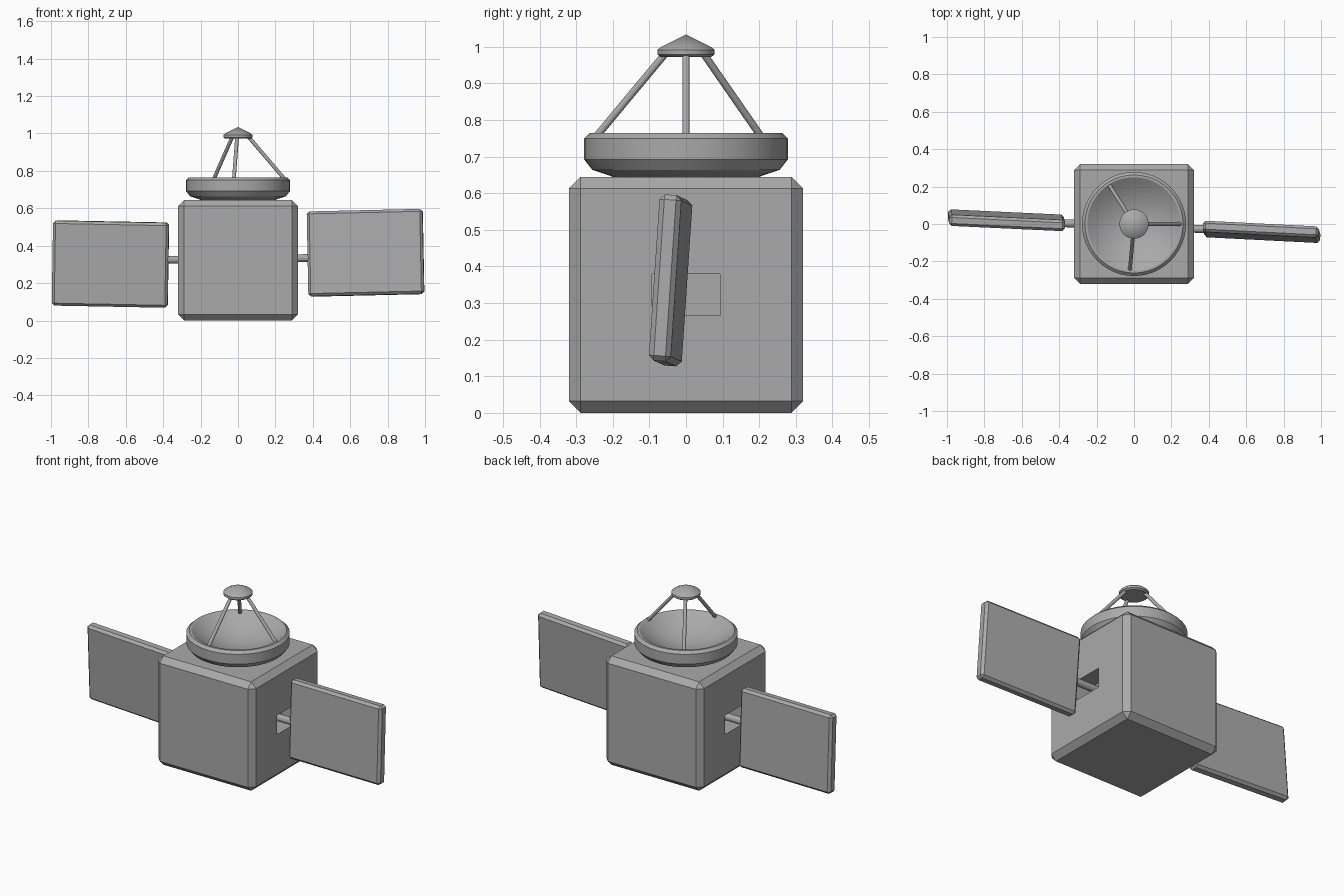
import bpy
import bmesh
from math import radians
from mathutils import Vector

if "Cube" in bpy.data.objects:
    bpy.data.objects.remove(bpy.data.objects["Cube"], do_unlink=True)

# Single flat colour
grey = bpy.data.materials.new("plain grey")
grey.use_nodes = True
GREY = (0.4, 0.4, 0.4, 1)
grey.diffuse_color = GREY
grey.node_tree.nodes["Principled BSDF"].inputs["Base Color"].default_value = GREY


def finish(bm, name, smooth=False):
    bmesh.ops.recalc_face_normals(bm, faces=bm.faces)
    mesh = bpy.data.meshes.new(name)
    bm.to_mesh(mesh)
    bm.free()
    mesh.materials.append(grey)
    obj = bpy.data.objects.new(name, mesh)
    bpy.context.collection.objects.link(obj)
    if smooth:
        bpy.ops.object.select_all(action='DESELECT')
        obj.select_set(True)
        bpy.context.view_layer.objects.active = obj
        bpy.ops.object.shade_smooth_by_angle(angle=radians(22))
    return obj


def chamfered_box(size, chamfer):
    bm = bmesh.new()
    bmesh.ops.create_cube(bm, size=1)
    bmesh.ops.scale(bm, vec=size, verts=bm.verts)
    bmesh.ops.bevel(bm, geom=list(bm.edges), offset=chamfer, segments=1,
                    affect='EDGES', clamp_overlap=True)
    return bm


def rod(name, start, end, radius, sides=12):
    start, end = Vector(start), Vector(end)
    axis = end - start
    bm = bmesh.new()
    bmesh.ops.create_cone(bm, cap_ends=True, segments=sides, radius1=radius,
                          radius2=radius, depth=axis.length)
    obj = finish(bm, name, smooth=True)
    obj.location = (start + end) / 2
    obj.rotation_mode = 'QUATERNION'
    obj.rotation_quaternion = axis.to_track_quat('Z', 'Y')
    return obj


def turned(name, profile, sides=48):
    """Spin a radius/height profile that begins and ends on the axis."""
    bm = bmesh.new()
    verts = [bm.verts.new((r, 0, z)) for r, z in profile]
    edges = [bm.edges.new(pair) for pair in zip(verts, verts[1:])]
    bmesh.ops.spin(bm, geom=verts + edges, cent=(0, 0, 0), axis=(0, 0, 1),
                   angle=radians(360), steps=sides, use_duplicate=False)
    bmesh.ops.remove_doubles(bm, verts=bm.verts, dist=0.0005)
    return finish(bm, name, smooth=True)


# Body with a rectangular socket sunk into each side
SIZE, HEIGHT = 0.64, 0.645
bm = chamfered_box((SIZE, SIZE, HEIGHT), 0.032)
for side in (1, -1):
    face = next(f for f in bm.faces if f.normal.x * side > 0.9)
    bmesh.ops.inset_individual(bm, faces=[face], thickness=0.1)
    for v in face.verts:
        v.co.y = 0.093 if v.co.y > 0 else -0.093
        v.co.z = 0.057 if v.co.z > 0 else -0.057
    sunk = bmesh.ops.extrude_discrete_faces(bm, faces=[face])["faces"]
    bmesh.ops.translate(bm, vec=(-side * 0.1, 0, 0), verts=sunk[0].verts)
body = finish(bm, "body")
body.location.z = HEIGHT / 2

# Panels on short axles, each slightly twisted
for label, centre, turn, inner, outer in (
        ("left", (0.682, -0.042, 0.362), (-3.8, -1.3, -2.9),
         (0.2, -0.02, 0.33), (0.42, -0.03, 0.335)),
        ("right", (-0.682, 0.02, 0.302), (3.8, 1.1, -2.7),
         (-0.2, 0.0, 0.325), (-0.42, 0.005, 0.325))):
    panel = finish(chamfered_box((0.62, 0.06, 0.455), 0.014), label + "_panel")
    panel.location = centre
    panel.rotation_euler = [radians(a) for a in turn]
    rod(label + "_axle", inner, outer, 0.021)

# Dish: outer shell, rim, then the concave bowl
BOWL, FLOOR, RIM = 0.25, 0.672, 0.765
outside = [(0, 0.643), (0.2, 0.645), (0.256, 0.664), (0.278, 0.692),
           (0.278, 0.75), (0.262, RIM)]
bowl = [(BOWL * t / 8, FLOOR + (RIM - FLOOR) * (t / 8) ** 2)
        for t in range(8, -1, -1)]
turned("dish", outside + bowl)

# Feed cap above the dish
turned("feed_cap", [(0, 0.972), (0.068, 0.972), (0.078, 0.979),
                    (0.078, 0.992), (0.068, 1.0), (0, 1.034)])

# Three struts from the bowl to the cap
for number, foot in enumerate(((0.25, 0), (-0.13, 0.205), (-0.022, -0.245)), 1):
    foot = Vector((*foot, 0.755))
    top = foot.to_2d().normalized() * 0.058
    rod("strut_%d" % number, foot, (*top, 0.98), 0.01)
